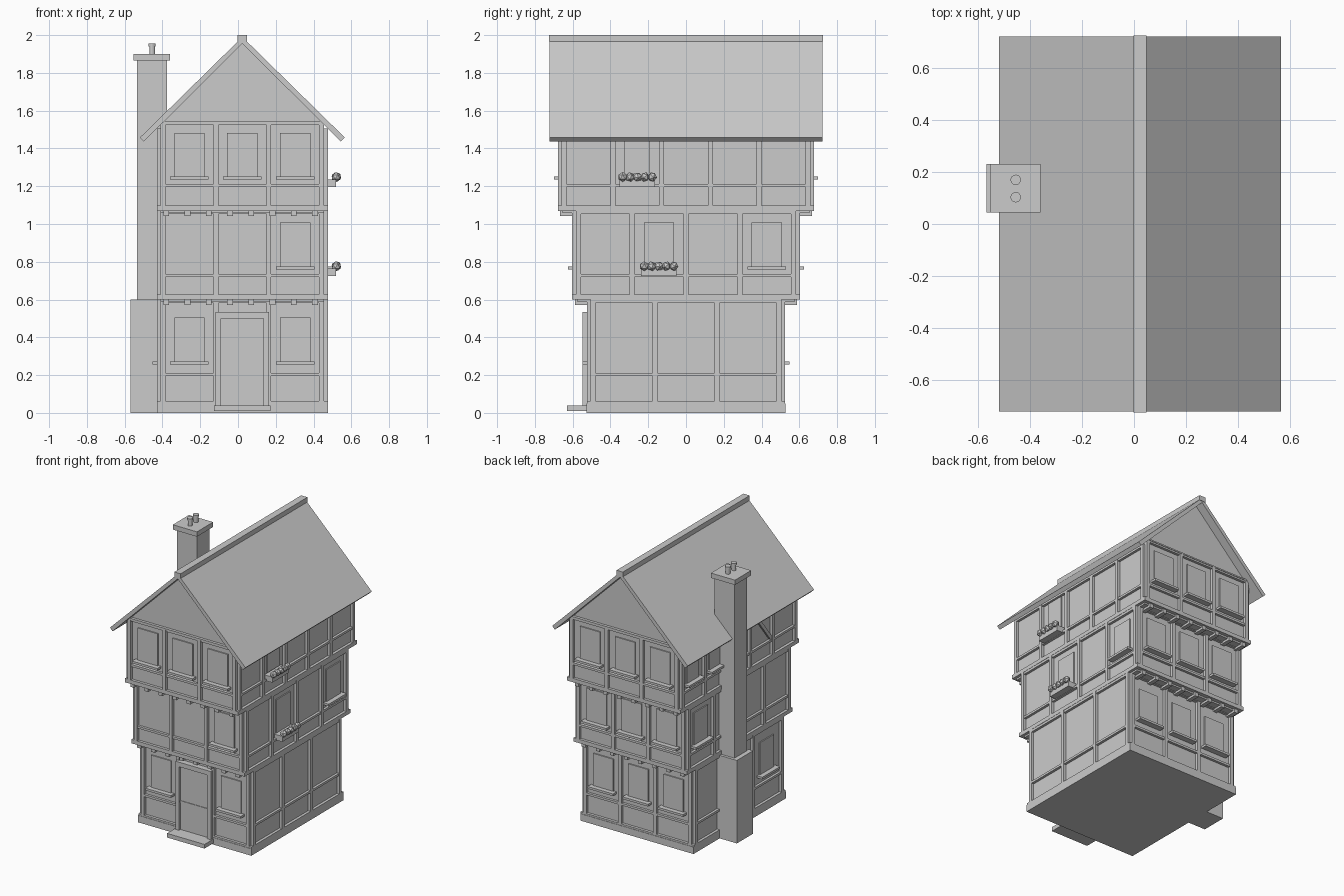
import bpy, bmesh, math
from mathutils import Vector, Matrix

if "Cube" in bpy.data.objects:
    bpy.data.objects.remove(bpy.data.objects["Cube"])

plaster = bpy.data.materials.new("plain_grey")
plaster.use_nodes = True
GREY = (0.6, 0.6, 0.6, 1)
plaster.diffuse_color = GREY
plaster.node_tree.nodes["Principled BSDF"].inputs["Base Color"].default_value = GREY

CX = 0.023           # centre line of the house
X0, X1 = CX - 0.433, CX + 0.433   # side wall planes
PROUD = 0.02         # how far timbers stand off the wall


def finish(bm, name):
    bmesh.ops.recalc_face_normals(bm, faces=bm.faces)
    mesh = bpy.data.meshes.new(name)
    bm.to_mesh(mesh)
    bm.free()
    mesh.materials.append(plaster)
    obj = bpy.data.objects.new(name, mesh)
    bpy.context.collection.objects.link(obj)
    return obj


def add_box(bm, x, y, z):
    lo, hi = Vector((x[0], y[0], z[0])), Vector((x[1], y[1], z[1]))
    mat = Matrix.Translation((lo + hi) / 2) @ Matrix.Diagonal((*(hi - lo), 1))
    return bmesh.ops.create_cube(bm, size=1, matrix=mat)["verts"]


def box(name, x, y, z):
    bm = bmesh.new()
    add_box(bm, x, y, z)
    return finish(bm, name)


def prism(name, profile, y0, y1):
    """Extrude an (x, z) outline along y."""
    bm = bmesh.new()
    face = bm.faces.new([bm.verts.new((x, y0, z)) for x, z in profile])
    geo = bmesh.ops.extrude_face_region(bm, geom=[face])["geom"]
    verts = [g for g in geo if isinstance(g, bmesh.types.BMVert)]
    bmesh.ops.translate(bm, verts=verts, vec=(0, y1 - y0, 0))
    return finish(bm, name)


def on_wall(bm, side, half, u, z, d):
    """Box on a wall: u runs along the wall, d is the distance out from it."""
    if side == "front":
        return add_box(bm, u, (-half - d[1], -half - d[0]), z)
    if side == "back":
        return add_box(bm, u, (half + d[0], half + d[1]), z)
    if side == "east":
        return add_box(bm, (X1 + d[0], X1 + d[1]), u, z)
    return add_box(bm, (X0 - d[1], X0 - d[0]), u, z)


def bays(side, half, count):
    """Post centres along one wall."""
    a, b = (X0, X1) if side in ("front", "back") else (-half, half)
    a, b = a + 0.013, b - 0.013
    return [a + (b - a) * i / count for i in range(count + 1)]


# Each storey: base, rail height, top, wall half depth, side bays, windows per wall
storeys = {
    "ground": (0.05, 0.203, 0.6, 0.505, 3,
               {"front": [0, 2], "back": [0, 1, 2], "west": [0]}),
    "middle": (0.6, 0.728, 1.07, 0.583, 4,
               {"front": [2], "back": [0, 1, 2], "east": [1, 3], "west": [3]}),
    "upper": (1.07, 1.203, 1.54, 0.658, 5,
              {"front": [0, 1, 2], "back": [0, 1, 2], "east": [1], "west": [3, 4]}),
}
flower_bays = {"middle": 1, "upper": 1}

for name, (base, rail, top, half, side_bays, windows) in storeys.items():
    box(name + "_wall", (X0, X1), (-half, half), (base, top))
    timber, panes, sills = bmesh.new(), bmesh.new(), bmesh.new()
    for side in ("front", "back", "east", "west"):
        is_end = side in ("front", "back")
        posts = bays(side, half, 3 if is_end else side_bays)
        # posts and horizontal rails
        ceiling = 1.505 if name == "upper" and not is_end else top
        for p in posts:
            on_wall(timber, side, half, (p - 0.013, p + 0.013), (base, ceiling), (0, PROUD))
        span = (posts[0] - 0.013, posts[-1] + 0.013)
        wide = (span[0] - PROUD, span[1] + PROUD)
        bottom = (base, base + (0.012 if name == "ground" else 0.028))
        on_wall(timber, side, half, wide if is_end else span, bottom, (0, PROUD))
        on_wall(timber, side, half, span, (rail - 0.008, rail + 0.008), (0, PROUD - 0.002))
        on_wall(timber, side, half, span, (ceiling - 0.017, ceiling), (0, PROUD - 0.002))
        # windows with a projecting sill
        sill_z = rail + (0.062 if name == "ground" else 0.04)
        for i in windows.get(side, []):
            mid = (posts[i] + posts[i + 1]) / 2
            w = 0.102 if is_end or name != "upper" else 0.09
            on_wall(panes, side, half, (mid - w + 0.022, mid + w - 0.022),
                    (sill_z, sill_z + 0.24), (0, 0.008))
            if side == "east" and flower_bays.get(name) == i:
                continue
            on_wall(sills, side, half, (mid - w, mid + w),
                    (sill_z - 0.008, sill_z + 0.008), (0, PROUD + 0.022))
    finish(timber, name + "_timber_frame")
    finish(panes, name + "_windows")
    finish(sills, name + "_window_sills")

# Jetty beams carrying the overhanging storeys
for name, z, half in (("middle", 0.6, 0.505), ("upper", 1.07, 0.583)):
    bm = bmesh.new()
    for side in ("front", "back"):
        for i in range(8):
            x = -0.38 + i * 0.1125
            on_wall(bm, side, half, (x - 0.015, x + 0.015), (z - 0.028, z), (0, 0.083))
        on_wall(bm, side, half, (X0, X1), (z - 0.012, z), (0, 0.07))
    finish(bm, name + "_jetty_beams")

# Diagonal brace on the chimney side
bm = bmesh.new()
brace = add_box(bm, (X0 - 0.015, X0), (-0.18, 0.18), (-0.012, 0.012))
bmesh.ops.rotate(bm, verts=brace, cent=(0, 0, 0), matrix=Matrix.Rotation(math.radians(52), 3, "X"))
bmesh.ops.translate(bm, verts=brace, vec=(0, -0.262, 1.355))
finish(bm, "diagonal_brace")

# Plinth, doorstep and door
box("plinth", (X0 - PROUD, X1 + PROUD), (-0.528, 0.528), (0, 0.05))
box("doorstep", (-0.127, 0.173), (-0.63, -0.52), (0.01, 0.04))
bm = bmesh.new()
for s in (-1, 1):
    x = CX + s * 0.127
    add_box(bm, (x - 0.015, x + 0.015), (-0.547, -0.5), (0.04, 0.5))
add_box(bm, (CX - 0.142, CX + 0.142), (-0.547, -0.5), (0.5, 0.533))
finish(bm, "door_frame")
box("door", (CX - 0.112, CX + 0.112), (-0.53, -0.5), (0.04, 0.5))
box("door_rail", (CX - 0.112, CX + 0.112), (-0.534, -0.53), (0.235, 0.25))

# Gable wall and roof
prism("gable", [(X0, 1.535), (X1, 1.535), (CX, 1.965)], -0.66, 0.66)
prism("gable_rail", [(X0, 1.535), (X1, 1.535), (X1 - 0.01, 1.545), (X0 + 0.01, 1.545)], -0.68, 0.68)
half_roof = [(0, 1.99), (0.542, 1.458), (0.521, 1.437), (0, 1.955)]
for s, name in ((1, "roof_slope_east"), (-1, "roof_slope_west")):
    prism(name, [(CX + s * x, z) for x, z in half_roof], -0.722, 0.722)
box("ridge_cap", (CX - 0.025, CX + 0.025), (-0.725, 0.725), (1.965, 2.0))

# Chimney
box("chimney_base", (-0.568, X0), (0.045, 0.23), (0, 0.6))
box("chimney_shaft", (-0.535, -0.375), (0.065, 0.21), (0.5, 1.87))
box("chimney_cap", (-0.553, -0.36), (0.045, 0.23), (1.865, 1.9))
bm = bmesh.new()
for y in (0.103, 0.17):
    for z, h, r in ((1.92, 0.05, 0.015), (1.948, 0.014, 0.02)):
        bmesh.ops.create_cone(bm, cap_ends=True, segments=14, radius1=r, radius2=r, depth=h,
                              matrix=Matrix.Translation((-0.455, y, z)))
finish(bm, "chimney_pots")

# Flower boxes
for name, y, z in (("upper", -0.257, 1.196), ("middle", -0.143, 0.724)):
    box(name + "_flower_box", (X1, 0.52), (y - 0.094, y + 0.094), (z, z + 0.04))
    bm = bmesh.new()
    for i in range(5):
        turn = Matrix.Rotation(i * 1.3, 4, (1, 1, 0))
        bmesh.ops.create_icosphere(bm, subdivisions=1, radius=0.026,
                                   matrix=Matrix.Translation((0.521, y + (i - 2) * 0.039, z + 0.053)) @ turn)
    finish(bm, name + "_flowers")
